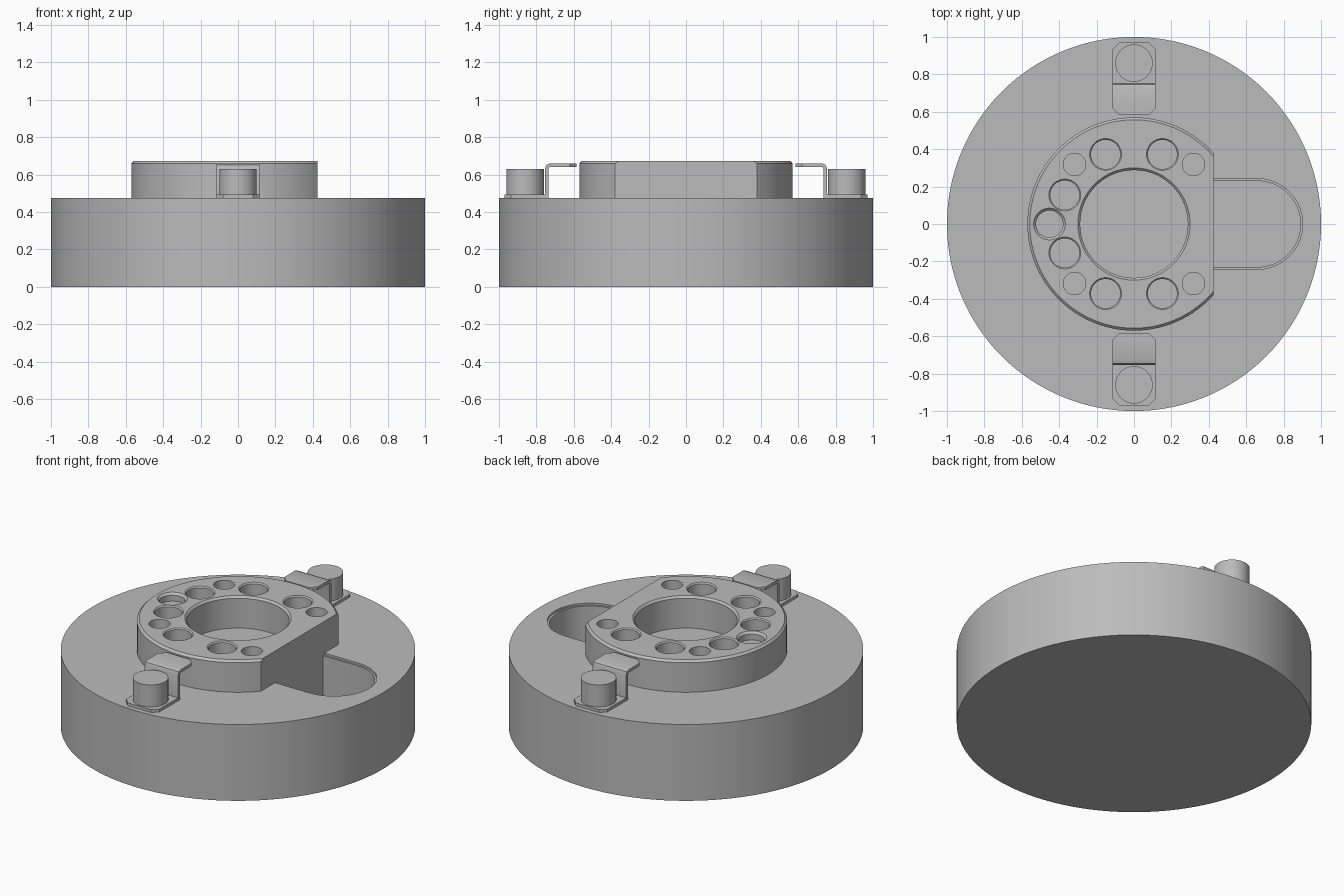
import bpy, bmesh
from math import cos, sin, pi

cube = bpy.data.objects.get("Cube")
if cube:
    bpy.data.objects.remove(cube, do_unlink=True)

grey = bpy.data.materials.new("machined grey")
grey.use_nodes = True
colour = (0.5, 0.5, 0.5, 1)
grey.diffuse_color = colour
grey.node_tree.nodes["Principled BSDF"].inputs["Base Color"].default_value = colour

BASE_TOP, RING_TOP, FLAT_X = 0.475, 0.672, 0.425


def make(name, bm):
    bmesh.ops.recalc_face_normals(bm, faces=bm.faces)
    mesh = bpy.data.meshes.new(name)
    bm.to_mesh(mesh)
    bm.free()
    mesh.materials.append(grey)
    obj = bpy.data.objects.new(name, mesh)
    bpy.context.collection.objects.link(obj)
    return obj


def turned(name, profile, x=0, y=0, sides=96):
    """Solid of revolution from (radius, z) points, bottom to top."""
    bm = bmesh.new()
    rings = [[bm.verts.new((x + r * cos(2 * pi * i / sides), y + r * sin(2 * pi * i / sides), z))
              for i in range(sides)] for r, z in profile]
    for a, b in zip(rings, rings[1:]):
        for i in range(sides):
            j = (i + 1) % sides
            bm.faces.new((a[i], a[j], b[j], b[i]))
    bm.faces.new(rings[0][::-1])
    bm.faces.new(rings[-1])
    return make(name, bm)


def extruded(name, outline, z0, z1):
    """Prism from an (x, y) outline."""
    bm = bmesh.new()
    low = bm.faces.new([bm.verts.new((x, y, z0)) for x, y in outline])
    new = bmesh.ops.extrude_face_region(bm, geom=[low])["geom"]
    for v in new:
        if isinstance(v, bmesh.types.BMVert):
            v.co.z = z1
    return make(name, bm)


def cut(obj, cutter):
    cutter.hide_render = True
    mod = obj.modifiers.new("cut", "BOOLEAN")
    mod.operation, mod.solver, mod.object = "DIFFERENCE", "EXACT", cutter
    bpy.context.view_layer.objects.active = obj
    bpy.ops.object.modifier_apply(modifier=mod.name)
    bpy.data.objects.remove(cutter, do_unlink=True)


def smooth(obj):
    bpy.ops.object.select_all(action="DESELECT")
    obj.select_set(True)
    bpy.context.view_layer.objects.active = obj
    bpy.ops.object.shade_smooth_by_angle()


def hole(x, y, radius, chamfer=0, bottom=BASE_TOP - 0.05):
    profile = [(radius, bottom)]
    if chamfer:
        profile += [(radius, RING_TOP - chamfer), (radius + chamfer, RING_TOP)]
    profile.append((radius + chamfer, RING_TOP + 0.05))
    return turned("hole_cutter", profile, x, y, 64)


# Round base with a round-ended pocket next to the ring's flat side
base = turned("base", [(1, 0), (1, BASE_TOP)], sides=128)


def slot_outline(half_width):
    arc = [(0.66 + half_width * sin(pi * i / 32), -half_width * cos(pi * i / 32)) for i in range(33)]
    return [(FLAT_X, -half_width)] + arc + [(FLAT_X, half_width)]


cut(base, extruded("slot_cutter", slot_outline(0.23), 0.1, 0.6))
cut(base, extruded("slot_lip_cutter", slot_outline(0.242), BASE_TOP - 0.012, 0.6))
smooth(base)

# Raised ring, chamfered on its round edge and cut flat on one side
ring = turned("ring", [(0.57, BASE_TOP), (0.57, RING_TOP - 0.013), (0.557, RING_TOP)], sides=128)
cut(ring, extruded("flat_cutter", [(FLAT_X, -1), (1, -1), (1, 1), (FLAT_X, 1)], 0.3, 0.9))
cut(ring, hole(0, 0, 0.288, 0.012))
for side in (-1, 1):
    for x, y in ((-0.152, 0.372), (0.152, 0.372), (-0.37, 0.155)):
        cut(ring, hole(x, side * y, 0.078, 0.007))
    for x in (-0.318, 0.318):
        cut(ring, hole(x, side * 0.318, 0.06))
cut(ring, hole(-0.452, 0, 0.072, 0.013, RING_TOP - 0.05))
smooth(ring)


# Bent hold-down clips with round-headed screws
def clip(name, side):
    half, corner, t = 0.115, 0.035, 0.018
    # centre line of the strip as (distance from axis, height), with rounded bend
    path = [(0.97, 0.484), (0.97 - corner, 0.484), (0.744, 0.484), (0.744, 0.632),
            (0.739, 0.645), (0.726, 0.65), (0.585 + corner, 0.65), (0.585, 0.65)]
    widths = [half - corner] + [half] * (len(path) - 2) + [half - corner]
    bm = bmesh.new()
    rows = [[bm.verts.new((s * w, side * d, z)) for s in (-1, 1)] for (d, z), w in zip(path, widths)]
    for a, b in zip(rows, rows[1:]):
        bm.faces.new((a[0], a[1], b[1], b[0]))
    obj = make(name, bm)
    mod = obj.modifiers.new("thickness", "SOLIDIFY")
    mod.thickness, mod.offset, mod.use_even_offset = t, 0, True
    bpy.context.view_layer.objects.active = obj
    bpy.ops.object.modifier_apply(modifier=mod.name)
    smooth(obj)


for name, side in (("front", -1), ("back", 1)):
    clip(name + "_clip", side)
    smooth(turned(name + "_screw", [(0.1, 0.485), (0.1, 0.63)], 0, side * 0.86, 64))
